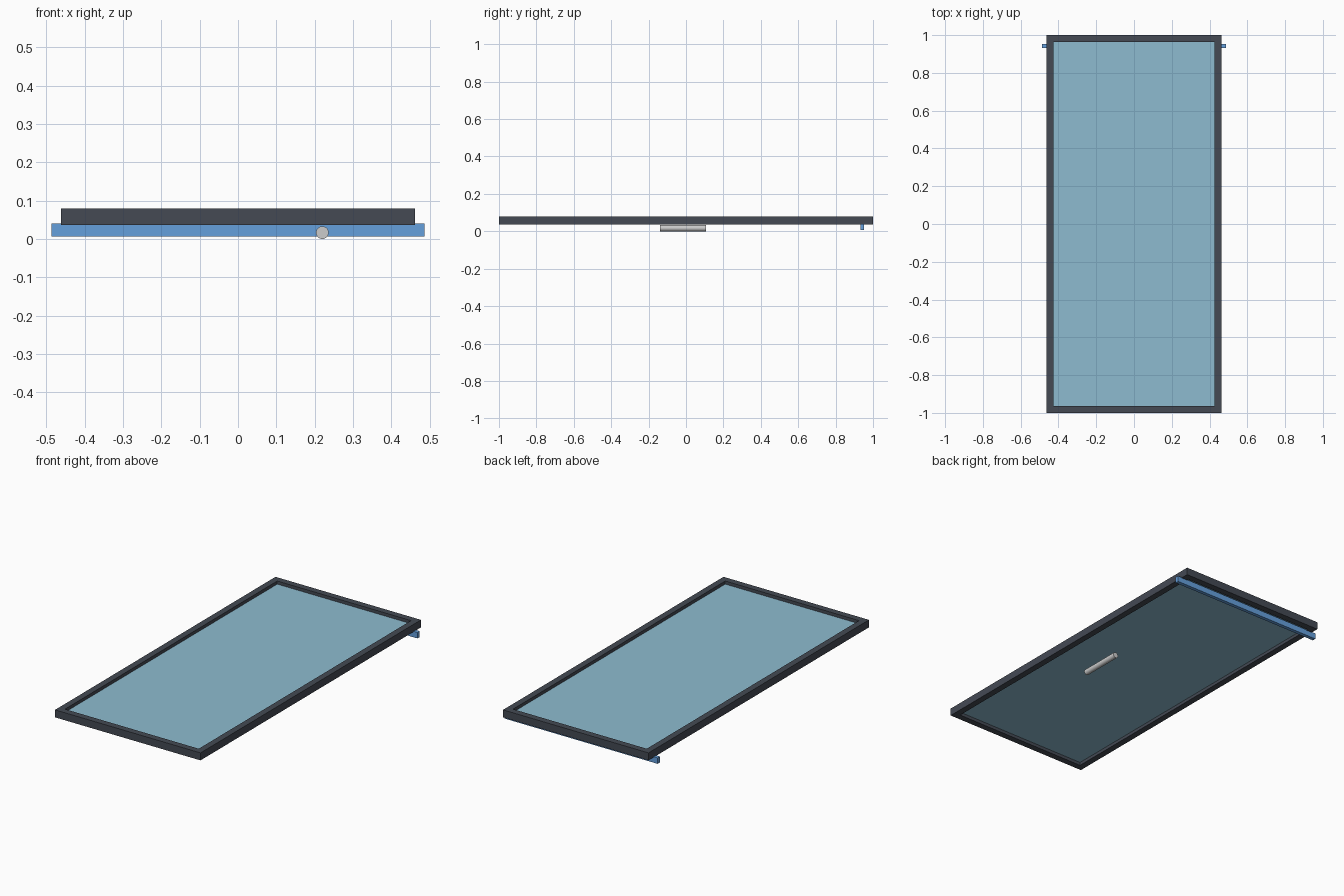
import bpy, bmesh, math

if "Cube" in bpy.data.objects:
    bpy.data.objects.remove(bpy.data.objects["Cube"])


def material(name, rgba):
    m = bpy.data.materials.new(name)
    m.diffuse_color = rgba
    m.use_nodes = True
    m.node_tree.nodes["Principled BSDF"].inputs["Base Color"].default_value = m.diffuse_color
    return m


def make_object(name, bm, mat=None):
    bmesh.ops.recalc_face_normals(bm, faces=bm.faces)
    me = bpy.data.meshes.new(name)
    bm.to_mesh(me)
    bm.free()
    ob = bpy.data.objects.new(name, me)
    bpy.context.collection.objects.link(ob)
    if mat:
        me.materials.append(mat)
    return ob


def box(name, x, y, z, mat):
    bm = bmesh.new()
    bmesh.ops.create_cube(bm, size=1)
    for v in bm.verts:
        v.co = [lo + (c + 0.5) * (hi - lo) for c, (lo, hi) in zip(v.co, (x, y, z))]
    return make_object(name, bm, mat)


dark = material("dark_metal", (0.058, 0.068, 0.088, 1))
blue = material("blue_rail", (0.13, 0.35, 0.72, 1))
glass = material("glass", (0.27, 0.50, 0.63, 0.6))

# Rectangular frame: cross-section swept round four corners
W, T, Z0, Z1 = 0.462, 0.037, 0.037, 0.08
bm = bmesh.new()
rings = []
for sx, sy in ((-1, -1), (1, -1), (1, 1), (-1, 1)):
    rings.append([bm.verts.new((sx * (W - d), sy * (1 - d), z))
                  for d, z in ((0, Z0), (0, Z1), (T, Z1), (T, Z0))])
for i in range(4):
    a, b = rings[i], rings[(i + 1) % 4]
    for j in range(4):
        k = (j + 1) % 4
        bm.faces.new((a[j], b[j], b[k], a[k]))
make_object("door_frame", bm, dark)

# Glass pane held mid-depth in the frame
box("glass_pane", (-W + T, W - T), (-1 + T, 1 - T), (0.055, 0.062), glass)

# Cross rail under the far end
box("slide_rail", (-0.487, 0.487), (0.932, 0.953), (0.006, 0.04), blue)

# Round pull handle
bpy.ops.mesh.primitive_cylinder_add(vertices=24, radius=0.0165, depth=0.246,
                                    location=(0.22, -0.016, 0.0165),
                                    rotation=(math.pi / 2, 0, 0))
bpy.context.object.name = "pull_handle"
bpy.ops.object.shade_smooth_by_angle()
